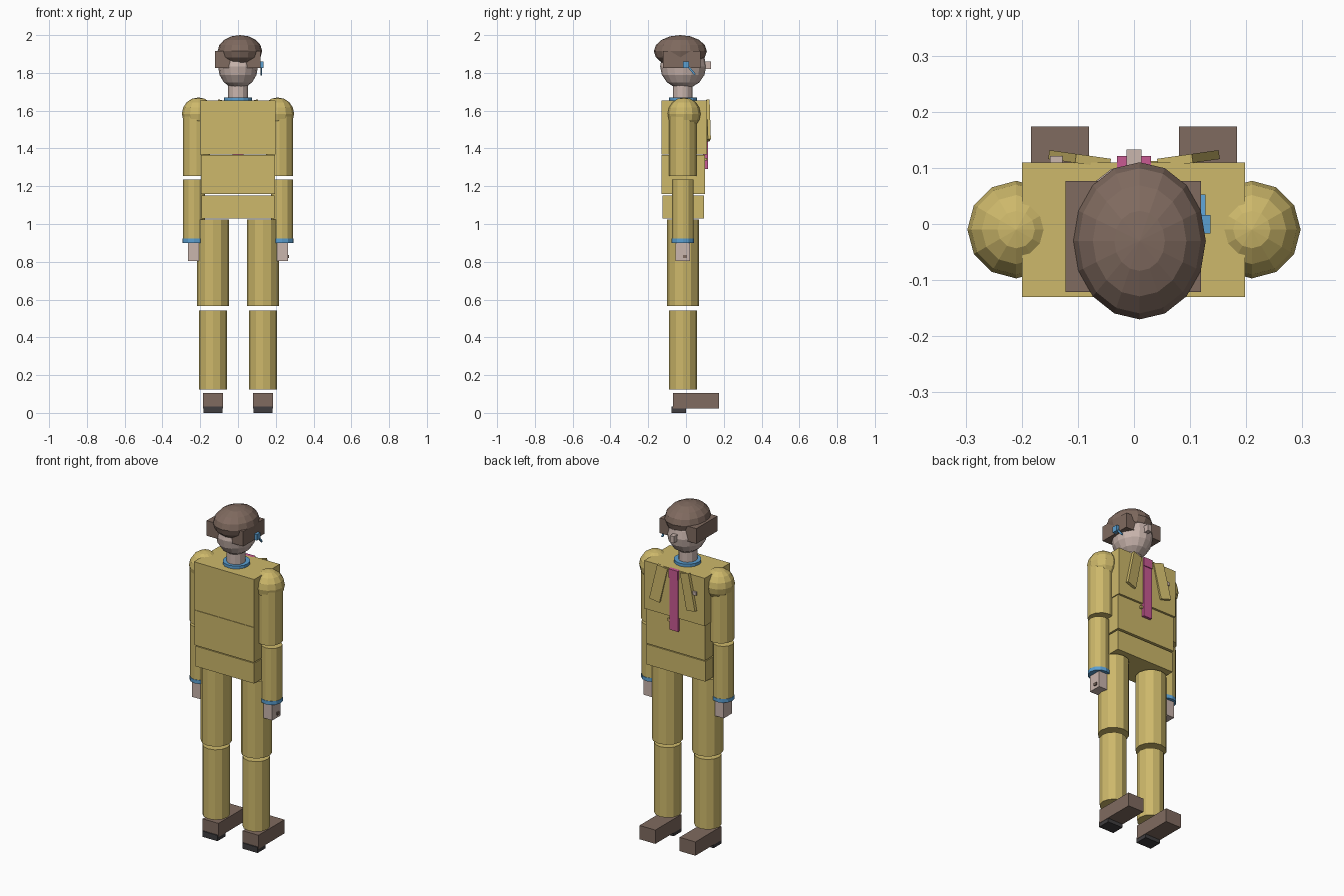
import bpy
import math
from mathutils import Vector


def material(name, rgb):
    m = bpy.data.materials.new(name)
    m.diffuse_color = (*rgb, 1)
    return m


SUIT = material("suit_yellow", (0.61, 0.48, 0.145))
BROWN = material("brown", (0.215, 0.145, 0.115))
SKIN = material("skin", (0.59, 0.465, 0.42))
BLUE = material("blue", (0.105, 0.35, 0.64))
PINK = material("tie_pink", (0.58, 0.10, 0.29))
DARK = material("heel_dark", (0.05, 0.047, 0.05))


def finish(name, mat):
    ob = bpy.context.object
    ob.name = name
    ob.data.materials.append(mat)
    return ob


def box(name, mat, lo, hi, rot=(0, 0, 0)):
    """Box between two corners, optionally turned about its centre."""
    lo, hi = Vector(lo), Vector(hi)
    bpy.ops.mesh.primitive_cube_add(size=1, location=(lo + hi) / 2, rotation=rot)
    ob = finish(name, mat)
    ob.scale = hi - lo
    return ob


def tube(name, mat, x, y, z0, z1, r, sides=12):
    bpy.ops.mesh.primitive_cylinder_add(vertices=sides, radius=r, depth=z1 - z0,
                                        location=(x, y, (z0 + z1) / 2))
    return finish(name, mat)


def ball(name, mat, centre, radii, segments=16, rings=8):
    bpy.ops.mesh.primitive_uv_sphere_add(segments=segments, ring_count=rings,
                                         radius=1, location=centre)
    ob = finish(name, mat)
    ob.scale = radii
    return ob


# Torso
box("chest", SUIT, (-0.2, -0.13, 1.368), (0.198, 0.11, 1.653))
box("abdomen", SUIT, (-0.195, -0.13, 1.158), (0.195, 0.1, 1.366))
box("pelvis", SUIT, (-0.193, -0.124, 1.03), (0.193, 0.094, 1.15))

# Head and neck
tube("collar", BLUE, 0, -0.015, 1.64, 1.67, 0.074, 16)
tube("neck", SKIN, 0, -0.018, 1.65, 1.76, 0.052)
ball("head", SKIN, (0, -0.015, 1.835), (0.106, 0.122, 0.12))
ball("hair_top", BROWN, (0.01, -0.03, 1.915), (0.118, 0.14, 0.085))
box("hair_sides", BROWN, (-0.122, -0.121, 1.825), (0.119, 0.077, 1.915))
box("nose", SKIN, (-0.013, 0.09, 1.82), (0.013, 0.133, 1.86))

# Earpiece and its boom
box("earpiece", BLUE, (0.113, -0.017, 1.825), (0.136, 0.016, 1.86))
box("earpiece_boom", BLUE, (0.119, -0.005, 1.81), (0.127, 0.06, 1.82),
    (math.radians(-50), 0, 0))

# Tie, button and badge
box("tie_knot", PINK, (-0.03, 0.1, 1.6), (0.03, 0.121, 1.653))
box("tie_blade", PINK, (-0.028, 0.09, 1.29), (0.028, 0.116, 1.6))
box("button", SUIT, (0.03, 0.09, 1.335), (0.045, 0.112, 1.35))
box("badge", SKIN, (-0.15, 0.105, 1.54), (-0.127, 0.121, 1.56))

for side, s in (("left", -1), ("right", 1)):
    # Lapels lean outward towards the bottom
    box(side + "_lapel", SUIT, (s * 0.097 - 0.032, 0.108, 1.44),
        (s * 0.097 + 0.032, 0.124, 1.655),
        (0, math.radians(-13 * s), math.radians(8 * s)))

    # Arms
    ball(side + "_shoulder", SUIT, (s * 0.21, -0.01, 1.583),
         (0.087, 0.087, 0.087), 12, 8)
    tube(side + "_upper_arm", SUIT, s * 0.22, -0.017, 1.255, 1.583, 0.072)
    tube(side + "_forearm", SUIT, s * 0.234, -0.017, 0.92, 1.235, 0.058)
    tube(side + "_cuff", BLUE, s * 0.234, -0.017, 0.9, 0.922, 0.06)
    box(side + "_hand", SKIN, (s * 0.232 - 0.032, -0.055, 0.803),
        (s * 0.232 + 0.032, 0.022, 0.905))

    # Legs
    tube(side + "_thigh", SUIT, s * 0.132, -0.015, 0.565, 1.023, 0.085)
    tube(side + "_shin", SUIT, s * 0.132, -0.017, 0.125, 0.542, 0.074)

    # Shoes
    box(side + "_shoe", BROWN, (s * 0.132 - 0.052, -0.07, 0.022),
        (s * 0.132 + 0.052, 0.174, 0.104))
    box(side + "_heel", DARK, (s * 0.132 - 0.05, -0.076, 0),
        (s * 0.132 + 0.05, 0, 0.034))

# Ring on the right hand
box("ring", BROWN, (0.255, -0.015, 0.82), (0.271, 0.005, 0.836))
